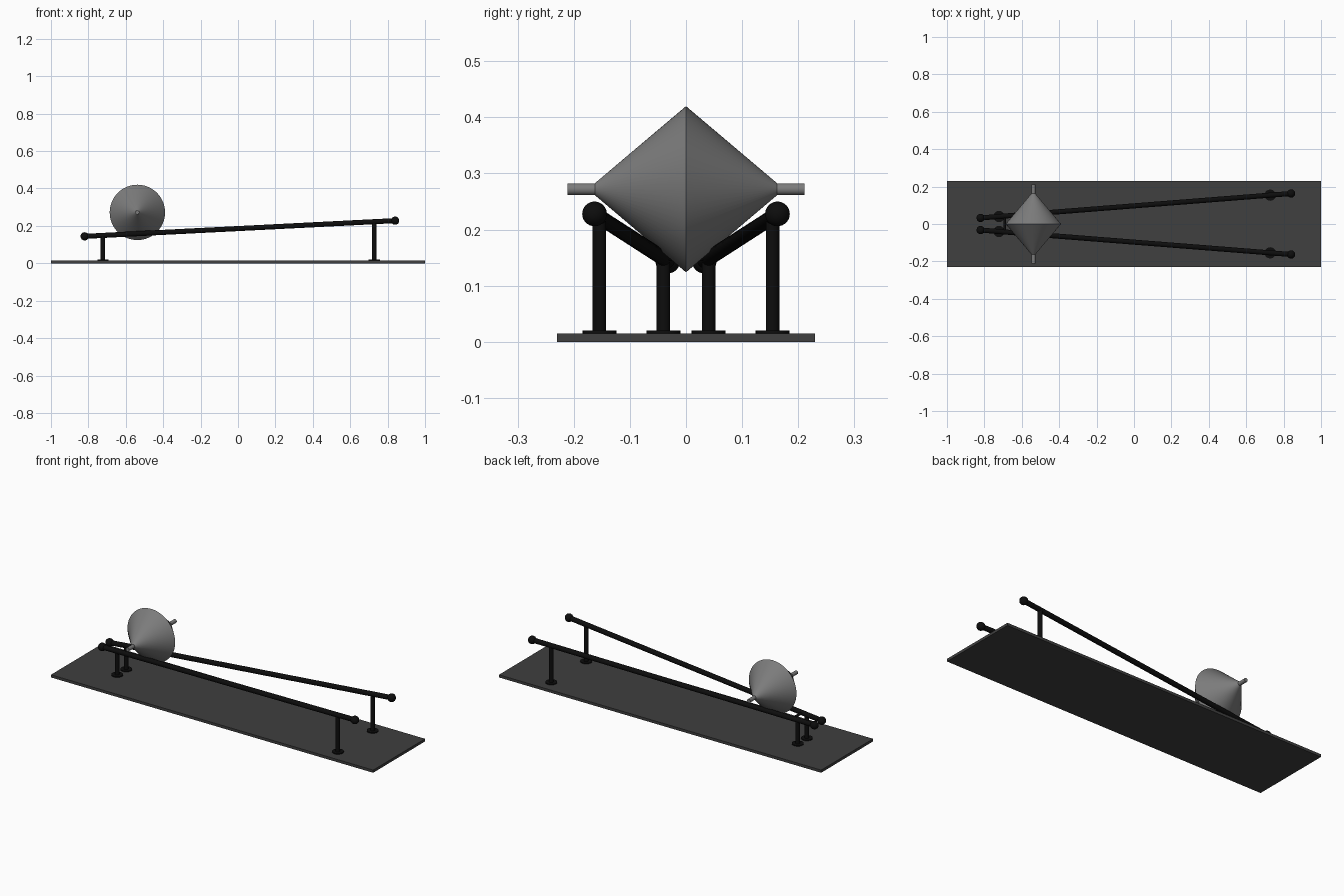
import bpy, math
from mathutils import Vector

if "Cube" in bpy.data.objects:
    bpy.data.objects.remove(bpy.data.objects["Cube"])


def material(name, v):
    m = bpy.data.materials.new(name)
    m.diffuse_color = (v, v, v, 1)
    m.use_nodes = True
    m.node_tree.nodes["Principled BSDF"].inputs["Base Color"].default_value = m.diffuse_color
    return m


BASE = material("dark_grey", 0.05)
BLACK = material("black", 0.004)
STEEL = material("steel", 0.2)


def finish(name, mat, smooth=True):
    ob = bpy.context.object
    ob.name = name
    ob.data.materials.append(mat)
    if smooth:
        bpy.ops.object.shade_smooth_by_angle(angle=math.radians(35))
    return ob


def rod(name, a, b, r1, mat, r2=None, sides=32):
    a, b = Vector(a), Vector(b)
    d = b - a
    bpy.ops.mesh.primitive_cone_add(
        vertices=sides, radius1=r1, radius2=r1 if r2 is None else r2,
        depth=d.length, location=(a + b) / 2,
        rotation=d.to_track_quat('Z', 'Y').to_euler())
    return finish(name, mat)


# Base board
bpy.ops.mesh.primitive_cube_add(size=1, location=(0, 0, 0.0075))
bpy.context.object.scale = (2, 0.46, 0.015)
finish("base_board", BASE, False)

# Diverging rails with ball ends, posts and feet
LOW, HIGH = Vector((-0.82, 0.0325, 0.144)), Vector((0.84, 0.163, 0.228))
for side, s in (("back", 1), ("front", -1)):
    flip = Vector((1, s, 1))
    rod(f"{side}_rail", LOW * flip, HIGH * flip, 0.0135, BLACK)
    for end, p in (("low", LOW), ("high", HIGH)):
        bpy.ops.mesh.primitive_uv_sphere_add(
            segments=32, ring_count=16, radius=0.022, location=p * flip)
        finish(f"{side}_{end}_ball", BLACK)
    for end, x in (("low", -0.722), ("high", 0.728)):
        top = LOW.lerp(HIGH, (x - LOW.x) / (HIGH.x - LOW.x)) * flip
        rod(f"{side}_{end}_post", (x, top.y, 0.012), top, 0.012, BLACK)
        rod(f"{side}_{end}_foot", (x, top.y, 0.013), (x, top.y, 0.020), 0.03, BLACK)

# Stop bar across the narrow end
rod("stop_bar", (-0.692, -0.042, 0.151), (-0.692, 0.042, 0.151), 0.007, BLACK)

# Double cone roller: revolved profile
X, Z, N = -0.538, 0.272, 64
profile = [(-0.162, 0.011), (0, 0.148), (0.162, 0.011)]
verts = [(r * math.cos(t), y, r * math.sin(t))
         for y, r in profile
         for t in (2 * math.pi * i / N for i in range(N))]
faces = [(k * N + i, (k + 1) * N + i, (k + 1) * N + (i + 1) % N, k * N + (i + 1) % N)
         for k in range(2) for i in range(N)]
faces += [tuple(range(N)), tuple(reversed(range(2 * N, 3 * N)))]
mesh = bpy.data.meshes.new("double_cone")
mesh.from_pydata(verts, [], faces)
cone = bpy.data.objects.new("double_cone", mesh)
cone.location = (X, 0, Z)
bpy.context.collection.objects.link(cone)
bpy.ops.object.select_all(action='DESELECT')
cone.select_set(True)
bpy.context.view_layer.objects.active = cone
finish("double_cone", STEEL)

# Axle
rod("axle", (X, -0.211, Z), (X, 0.211, Z), 0.0105, STEEL)
